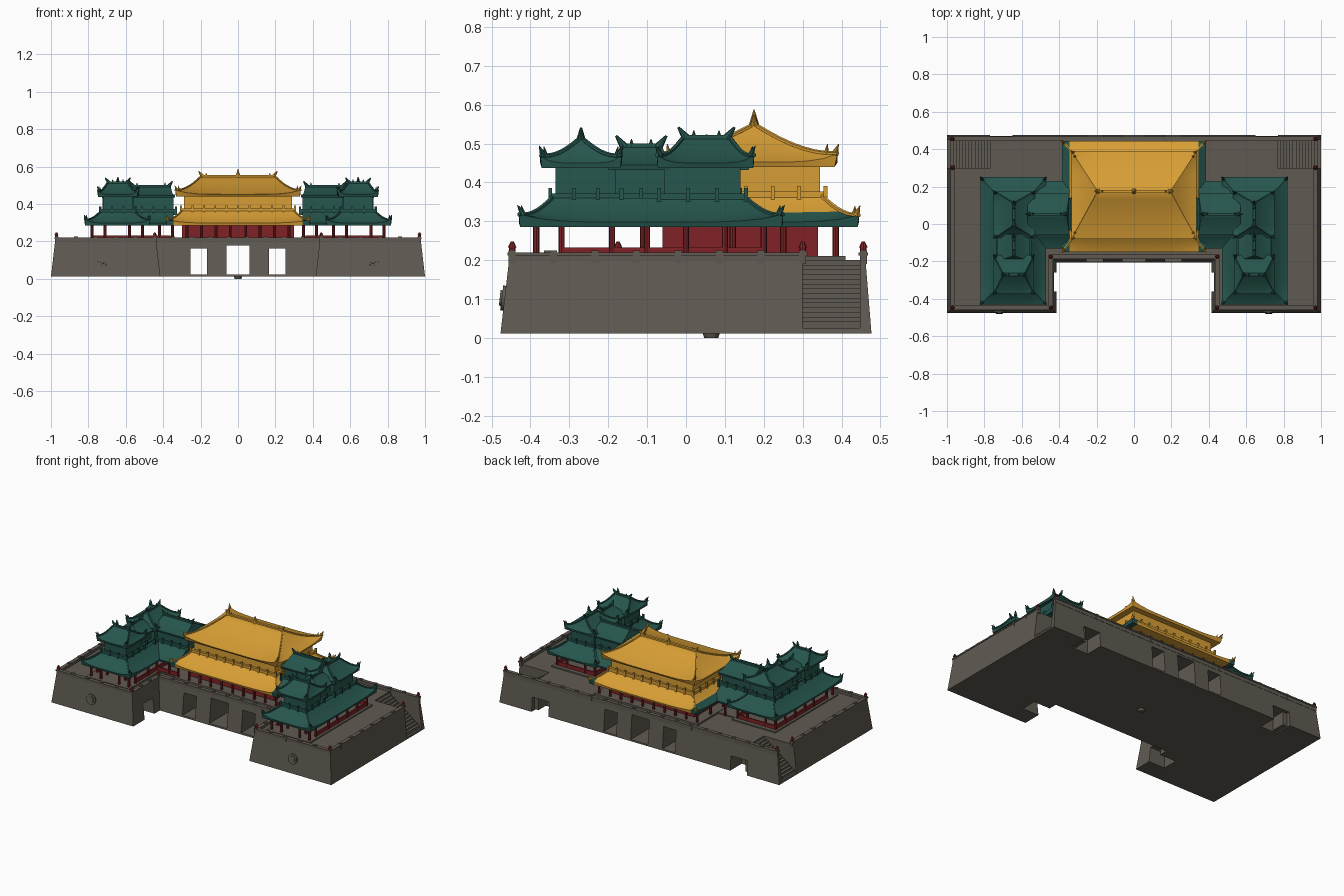
import bpy, bmesh, math
from mathutils import Vector, Matrix

cube = bpy.data.objects.get("Cube")
if cube:
    bpy.data.objects.remove(cube, do_unlink=True)


def material(name, r, g, b):
    m = bpy.data.materials.new(name)
    m.use_nodes = True
    m.diffuse_color = (r, g, b, 1)
    bsdf = m.node_tree.nodes["Principled BSDF"]
    bsdf.inputs["Base Color"].default_value = (r, g, b, 1)
    bsdf.inputs["Roughness"].default_value = 0.8
    return m


STONE = material("grey_stone", 0.118, 0.104, 0.084)
GREEN = material("green_tile", 0.019, 0.092, 0.074)
GOLD = material("gold_tile", 0.68, 0.34, 0.035)
RED = material("red_lacquer", 0.22, 0.016, 0.019)


def finish(name, bm, mats, mirror=False, smooth=False):
    bmesh.ops.recalc_face_normals(bm, faces=bm.faces)
    me = bpy.data.meshes.new(name)
    bm.to_mesh(me)
    bm.free()
    ob = bpy.data.objects.new(name, me)
    bpy.context.collection.objects.link(ob)
    for m in mats:
        me.materials.append(m)
    bpy.ops.object.select_all(action='DESELECT')
    ob.select_set(True)
    bpy.context.view_layer.objects.active = ob
    if smooth:
        bpy.ops.object.shade_smooth_by_angle(angle=math.radians(35))
    if mirror:
        mod = ob.modifiers.new("mirror", 'MIRROR')
        mod.use_mirror_merge = False
    return ob


def add_box(bm, x0, x1, y0, y1, z0, z1):
    mat = Matrix.Translation(((x0 + x1) / 2, (y0 + y1) / 2, (z0 + z1) / 2))
    bmesh.ops.create_cube(bm, size=1, matrix=mat @ Matrix.Diagonal((x1 - x0, y1 - y0, z1 - z0, 1)))


def add_cone(bm, base, tip, r0, r1=0.001, sides=8):
    a, b = Vector(base), Vector(tip)
    rot = (b - a).to_track_quat('Z', 'Y').to_matrix().to_4x4()
    bmesh.ops.create_cone(bm, cap_ends=True, segments=sides, radius1=r0, radius2=r1,
                          depth=(b - a).length, matrix=Matrix.Translation((a + b) / 2) @ rot)


def boxes(name, items, mat, mirror=False):
    bm = bmesh.new()
    for it in items:
        add_box(bm, *it)
    return finish(name, bm, [mat], mirror)


def roof(name, eave, top, z0, z1, mats, lift=0.02, mirror=False, split=None, ridge=False):
    """Concave hipped roof from an eave rectangle to a top rectangle."""
    bm, n, levels = bmesh.new(), 12, 7

    def ring(t, flat=False):
        x0, x1, y0, y1 = [a + (b - a) * t for a, b in zip(eave, top)]
        pts = []
        for side in range(4):
            for i in range(n):
                u = 2 * i / n - 1
                px, py = [(u, -1), (1, u), (-u, 1), (-1, -u)][side]
                z = z0 - 0.013
                if not flat:
                    z = z0 + (z1 - z0) * (0.6 * t + 0.4 * t * t)
                    z += lift * (1 - t) ** 3 * min(abs(px), abs(py)) ** 5
                pts.append((x0 + (x1 - x0) * (px + 1) / 2, y0 + (y1 - y0) * (py + 1) / 2, z))
        return pts

    data = [ring(0.04, True)] + [ring(k / levels) for k in range(levels + 1)]
    rings = [[bm.verts.new(p) for p in r] for r in data]
    for a, b in zip(rings, rings[1:]):
        for i in range(4 * n):
            j = (i + 1) % (4 * n)
            bm.faces.new((a[i], a[j], b[j], b[i]))
    bm.faces.new(rings[0])
    bm.faces.new(rings[-1])
    if split:
        for x in (-split, split):
            bmesh.ops.bisect_plane(bm, geom=bm.verts[:] + bm.edges[:] + bm.faces[:],
                                   plane_co=(x, 0, 0), plane_no=(1, 0, 0))
        for f in bm.faces:
            f.material_index = int(abs(f.calc_center_median().x) > split)
    finish(name, bm, mats, mirror, True)

    # hip ribs and upturned corner ornaments
    bm = bmesh.new()
    if lift:
        mid = Vector(((eave[0] + eave[1]) / 2, (eave[2] + eave[3]) / 2, 0))
        for c in range(4):
            line = [Vector(r[c * n]) for r in data[1:]]
            for a, b in zip(line, line[1:]):
                add_cone(bm, a, b, 0.006, 0.006, 6)
            out = (line[0] - mid)
            out = Vector((out.x, out.y, 0)).normalized()
            add_cone(bm, line[0] - out * 0.012, line[0] + out * 0.004 + Vector((0, 0, 0.024)), 0.009)
            add_cone(bm, line[1], line[1] + out * 0.006 + Vector((0, 0, 0.024)), 0.007)
    # ridge beam with curled ends
    if ridge:
        x0, x1, y0, y1 = top
        add_box(bm, x0, x1, y0, y1, z1 - 0.01, z1 + 0.01)
        cx, cy = (x0 + x1) / 2, (y0 + y1) / 2
        along_x = x1 - x0 > y1 - y0
        d = Vector((1, 0, 0)) if along_x else Vector((0, 1, 0))
        half = max(x1 - x0, y1 - y0) / 2
        for s in (-1, 1):
            p = Vector((cx, cy, z1)) + d * s * half
            add_cone(bm, p - d * s * 0.012, p + d * s * 0.01 + Vector((0, 0, 0.03)), 0.012, 0.003)
            add_cone(bm, p - d * s * 0.03, p - d * s * 0.03 + Vector((0, 0, 0.022)), 0.008)
    if len(bm.verts):
        finish(name + "_ridges", bm, mats[:1], mirror, True)
    else:
        bm.free()


def balcony(name, rect, z0, z1, mat, mirror=False):
    """Upper storey walls with a railing round the foot and a cornice."""
    x0, x1, y0, y1 = rect
    e, items = 0.014, [(x0, x1, y0, y1, z0 - 0.02, z1)]
    items.append((x0 - e, x1 + e, y0 - e, y1 + e, z0 - 0.02, z0 + 0.012))
    items.append((x0 - e / 2, x1 + e / 2, y0 - e / 2, y1 + e / 2, z1 - 0.015, z1))
    nx, ny = max(2, round((x1 - x0) / 0.06)), max(2, round((y1 - y0) / 0.06))
    spots = [(x0 - e + (x1 - x0 + 2 * e) * i / nx, y) for i in range(nx + 1) for y in (y0 - e, y1 + e)]
    spots += [(x, y0 - e + (y1 - y0 + 2 * e) * i / ny) for i in range(1, ny) for x in (x0 - e, x1 + e)]
    items += [(x - .005, x + .005, y - .005, y + .005, z0 - 0.02, z0 + 0.026) for x, y in spots]
    boxes(name, items, mat, mirror)


# Battered U-shaped stone platform
def outline(inset):
    o, w, f, c = 1 - inset, 0.415 + inset, -0.477 + inset, -0.205 + inset
    b = 0.477 - inset * 0.7
    return [(-o, f), (-w, f), (-w, c), (w, c), (w, f), (o, f), (o, b), (-o, b)]


bm = bmesh.new()
low = [bm.verts.new((x, y, 0.012)) for x, y in outline(0)]
high = [bm.verts.new((x, y, 0.2)) for x, y in outline(0.022)]
bm.faces.new(low)
bm.faces.new(high)
for i in range(8):
    j = (i + 1) % 8
    bm.faces.new((low[i], low[j], high[j], high[i]))
platform = finish("stone_platform", bm, [STONE])

# Gate passages, side niches and stair wells cut from the platform
bm = bmesh.new()
add_box(bm, -0.062, 0.062, -0.6, 0.6, 0.022, 0.178)
for s in (-1, 1):
    add_box(bm, *sorted((s * 0.165, s * 0.255)), -0.6, 0.6, 0.022, 0.162)
    add_box(bm, *sorted((s * 0.65, s * 0.77)), 0.36, 0.6, 0.0, 0.105)
    add_box(bm, *sorted((s * 0.3, s * 0.53)), -0.36, -0.26, 0.0, 0.11)
    add_box(bm, *sorted((s * 0.75, s * 1.1)), 0.3, 0.448, 0.025, 0.3)
cutter = finish("platform_cutter", bm, [STONE])
cutter.hide_render = True
mod = platform.modifiers.new("openings", 'BOOLEAN')
mod.operation, mod.solver, mod.object = 'DIFFERENCE', 'EXACT', cutter
bpy.context.view_layer.objects.active = platform
bpy.ops.object.modifier_apply(modifier=mod.name)
bpy.data.objects.remove(cutter, do_unlink=True)

# Side stairs
STEPS = 14
boxes("side_stairs", [(0.74, 0.985 - 0.235 * i / STEPS, 0.299, 0.449, 0.02, 0.03 + 0.17 * (i + 1) / STEPS)
                      for i in range(STEPS)], STONE, True)

# Parapet following the platform edge, open at the stairs
rail, posts = [], []
edge = outline(0.03)
for i, (x0, y0) in enumerate(edge):
    x1, y1 = edge[(i + 1) % 8]
    xa, xb, ya, yb = min(x0, x1), max(x0, x1), min(y0, y1), max(y0, y1)
    if xa == xb and abs(xa) > 0.9:
        rail.append((xa - .008, xa + .008, 0.448, yb, 0.18, 0.221))
        yb = 0.3
    rail.append((xa - .008, xb + .008, ya - .008, yb + .008, 0.19, 0.217))
    rail.append((xa - .012, xb + .012, ya - .012, yb + .012, 0.212, 0.22))
    count = max(2, round((xb - xa + yb - ya) / 0.1))
    posts += [(xa + (xb - xa) * k / count, ya + (yb - ya) * k / count) for k in range(count + 1)]
rail += [(x - .009, x + .009, y - .009, y + .009, 0.19, 0.225) for x, y in posts]
boxes("parapet", rail, STONE)
bm = bmesh.new()
for x, y in edge + [(-0.97, 0.3), (0.97, 0.3)]:
    add_cone(bm, (x, y, 0.2), (x, y, 0.236), 0.008, 0.008)
    add_cone(bm, (x, y, 0.233), (x, y, 0.248), 0.011, 0.004)
finish("red_parapet_posts", bm, [RED])

# Round wall medallions and the small boss beneath
bm = bmesh.new()
for r, y in ((0.032, -0.474), (0.02, -0.479)):
    add_cone(bm, (0.72, -0.45, 0.1), (0.72, y, 0.103), r, r, 20)
finish("wall_medallions", bm, [STONE], True)
bm = bmesh.new()
add_cone(bm, (0, 0.065, 0.02), (0, 0.065, 0), 0.025, 0.018, 12)
finish("underside_boss", bm, [STONE])

# Low plinths under the halls
boxes("hall_plinth", [(-0.37, 0.37, -0.13, 0.41, 0.19, 0.211)], STONE)
boxes("wing_plinths", [(0.49, 0.8, -0.41, 0.23, 0.19, 0.208), (0.36, 0.5, -0.11, 0.2, 0.19, 0.208)], STONE, True)

# Red hall walls, columns and low rails
boxes("hall_walls", [(-0.3, 0.3, -0.06, 0.34, 0.2, 0.3)], RED)
bm = bmesh.new()
hall = [(-0.35 + 0.7 * i / 9, y) for i in range(10) for y in (-0.11, 0.385)]
hall += [(s * 0.35, y) for s in (-1, 1) for y in (0, 0.12, 0.25)]
for x, y in hall:
    add_cone(bm, (x, y, 0.2), (x, y, 0.3), 0.008, 0.008)
finish("hall_columns", bm, [RED], smooth=True)
bm = bmesh.new()
rows, cols = (-0.385, -0.32, -0.19, -0.1, 0.0, 0.1, 0.2), (0.51, 0.58, 0.71, 0.78)
wing = [(x, y) for y in rows for x in cols if x in (0.51, 0.78) or y in (-0.385, 0.2)]
wing += [(0.58, -0.32), (0.71, -0.32), (0.42, -0.1), (0.42, 0.2)]
for x, y in wing:
    add_cone(bm, (x, y, 0.2), (x, y, 0.3), 0.008, 0.008)
finish("wing_columns", bm, [RED], True, True)
boxes("low_rails", [(0.506, 0.514, -0.32, 0.2, 0.2, 0.232), (0.776, 0.784, -0.32, 0.2, 0.2, 0.232),
                    (0.51, 0.78, 0.196, 0.204, 0.2, 0.232), (0.36, 0.51, -0.104, -0.096, 0.2, 0.232)], RED, True)

# Central gold hall
roof("hall_lower_roof", (-0.385, 0.385, -0.15, 0.445), (-0.3, 0.3, -0.045, 0.35), 0.298, 0.365,
     [GOLD, GREEN], 0.018, split=0.345)
balcony("hall_upper_storey", (-0.29, 0.29, -0.035, 0.345), 0.365, 0.455, GOLD)
roof("hall_upper_roof", (-0.335, 0.335, -0.08, 0.39), (-0.2, 0.2, 0.167, 0.183), 0.452, 0.545,
     [GOLD], 0.022, ridge=True)
bm = bmesh.new()
add_cone(bm, (0, 0.175, 0.54), (0, 0.175, 0.565), 0.016, 0.008)
add_cone(bm, (0, 0.175, 0.562), (0, 0.175, 0.588), 0.009)
finish("ridge_finial", bm, [GOLD])

# Green wings: long tower range plus a gallery joining the hall
G = [GREEN]
roof("wing_lower_roof", (0.47, 0.82, -0.43, 0.25), (0.55, 0.735, -0.345, 0.155), 0.298, 0.36, G, 0.02, True)
roof("gallery_lower_roof", (0.345, 0.6, -0.13, 0.23), (0.345, 0.6, -0.03, 0.135), 0.298, 0.36, G, 0, True)
balcony("front_tower_storey", (0.565, 0.72, -0.335, -0.18), 0.36, 0.455, GREEN, True)
balcony("link_storey", (0.585, 0.70, -0.18, -0.05), 0.36, 0.45, GREEN, True)
balcony("rear_tower_storey", (0.56, 0.725, -0.055, 0.14), 0.36, 0.455, GREEN, True)
balcony("gallery_storey", (0.345, 0.56, -0.02, 0.125), 0.36, 0.45, GREEN, True)
roof("front_tower_roof", (0.535, 0.75, -0.375, -0.165), (0.585, 0.70, -0.277, -0.263), 0.45, 0.51, G, 0.02, True, ridge=True)
roof("link_roof", (0.555, 0.73, -0.2, -0.04), (0.637, 0.649, -0.17, -0.06), 0.445, 0.49, G, 0, True, ridge=True)
roof("rear_tower_roof", (0.53, 0.75, -0.075, 0.175), (0.635, 0.65, -0.01, 0.115), 0.45, 0.512, G, 0.02, True, ridge=True)
roof("gallery_roof", (0.345, 0.57, -0.06, 0.165), (0.36, 0.57, 0.046, 0.06), 0.445, 0.492, G, 0, True, ridge=True)
